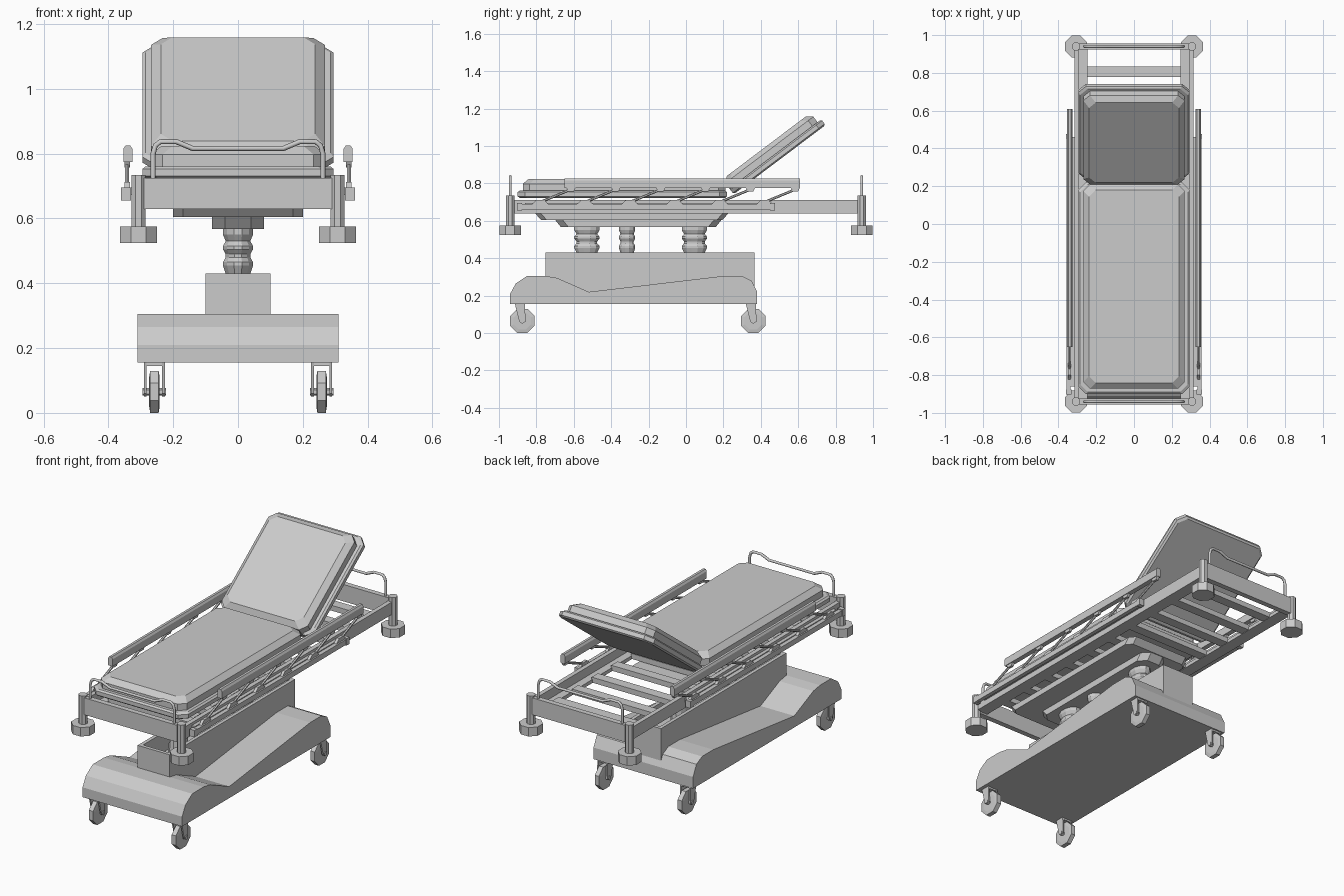
import bpy, bmesh, math
from mathutils import Vector, Matrix

cube = bpy.data.objects.get("Cube")
if cube:
    bpy.data.objects.remove(cube)

grey = bpy.data.materials.new("plain grey")
grey.use_nodes = True
grey.diffuse_color = (0.6, 0.6, 0.6, 1)
grey.node_tree.nodes["Principled BSDF"].inputs["Base Color"].default_value = (0.6, 0.6, 0.6, 1)


def finish(name, bm):
    bmesh.ops.recalc_face_normals(bm, faces=bm.faces)
    mesh = bpy.data.meshes.new(name)
    bm.to_mesh(mesh)
    bm.free()
    mesh.materials.append(grey)
    ob = bpy.data.objects.new(name, mesh)
    bpy.context.scene.collection.objects.link(ob)
    return ob


def loft(name, rings):
    """Skin a stack of matching rings and cap both ends."""
    bm = bmesh.new()
    rows = [[bm.verts.new(p) for p in ring] for ring in rings]
    n = len(rows[0])
    for a, b in zip(rows, rows[1:]):
        for i in range(n):
            j = (i + 1) % n
            bm.faces.new((a[i], a[j], b[j], b[i]))
    bm.faces.new(rows[0])
    bm.faces.new(rows[-1])
    return finish(name, bm)


def box(name, x0, x1, y0, y1, z0, z1):
    return loft(name, [[(x0, y0, z), (x1, y0, z), (x1, y1, z), (x0, y1, z)] for z in (z0, z1)])


def extrude_x(name, outline, x0, x1):
    return loft(name, [[(x, y, z) for y, z in outline] for x in (x0, x1)])


def slab(name, w, y0, y1, cut, layers, taper_x=1):
    """Chamfered-corner slab; each layer is (inset, height)."""
    rings = []
    for d, z in layers:
        x, a, b = w - d * taper_x, y0 + d, y1 - d
        rings.append([(-x + cut, a, z), (x - cut, a, z), (x, a + cut, z), (x, b - cut, z),
                      (x - cut, b, z), (-x + cut, b, z), (-x, b - cut, z), (-x, a + cut, z)])
    return loft(name, rings)


def turned(name, centre, rings, sides=8, stretch=1, axis="Z"):
    """Lathe-like solid; each ring is (radius, offset along axis)."""
    pts = []
    for r, h in rings:
        ring = []
        for i in range(sides):
            t = math.tau * (i + 0.5) / sides
            u, v = r * math.cos(t), r * stretch * math.sin(t)
            p = (u, v, h) if axis == "Z" else (h, u, v)
            ring.append(Vector(centre) + Vector(p))
        pts.append(ring)
    return loft(name, pts)


def rod(name, a, b, r, sides=6):
    a, b = Vector(a), Vector(b)
    ob = turned(name, (0, 0, 0), [(r, 0), (r, (b - a).length)], sides)
    ob.data.transform(Matrix.Translation(a) @ (b - a).to_track_quat("Z", "Y").to_matrix().to_4x4())
    return ob


# Wheeled base cover with sloping top
extrude_x("base_cover", [(-.94, .155), (.38, .155), (.38, .22), (.35, .28), (.30, .305), (.20, .305),
                         (-.52, .22), (-.69, .295), (-.75, .305), (-.85, .305), (-.91, .265), (-.94, .21)],
          -.31, .31)

# Hollow column housing
for s in (-1, 1):
    box("housing_side", s * .08, s * .1, -.75, .365, .2, .43)
box("housing_front", -.08, .08, -.75, -.73, .2, .43)
box("housing_back", -.08, .08, .345, .365, .2, .43)
box("housing_floor", -.08, .08, -.73, .345, .2, .32)

# Bellows lift columns
for y, r in ((-.53, .07), (-.315, .045), (.045, .07)):
    k = .048
    turned("lift_column", (0, y, 0),
           [(k, .32), (k * .82, .43), (k, .455), (k, .465), (k * .82, .48), (k * .82, .49), (k, .505),
            (k, .515), (k * .82, .53), (k, .55), (k, .57)], 12, r / k)

# Tapered lift plates beneath the bed
slab("lower_lift_plate", .08, -.70, .19, .04, [(.03, .568), (0, .605)], 0)
slab("upper_lift_plate", .20, -.805, .225, .03, [(.03, .605), (0, .638)], 0)

# Bed frame
for s in (-1, 1):
    box("side_rail", s * .29, s * .315, -.94, .94, .64, .71)
    box("rail_ledge", s * .245, s * .29, -.93, .93, .64, .66)
    box("end_rail", -.29, .29, s * .925, s * .955, .63, .725)
for i in range(10):
    y = .805 - i * .175
    box("cross_slat", -.25, .25, y - .028, y + .028, .642, .672)

# Corner posts, bumpers and end hoops
for e in (-1, 1):
    y = e * .94
    for s in (-1, 1):
        turned("corner_post", (s * .307, y, 0), [(.024, .57), (.024, .735)])
        turned("bumper", (s * .307, y, 0), [(.062, .525), (.062, .575)])
    half = [(.262, .72), (.262, .80), (.255, .825), (.24, .837), (.19, .837), (.14, .816)]
    path = [(-x, z) for x, z in half] + [(x, z) for x, z in reversed(half)]
    curve = bpy.data.curves.new("end_hoop", "CURVE")
    curve.dimensions = "3D"
    curve.bevel_depth = .008
    curve.bevel_resolution = 1
    line = curve.splines.new("POLY")
    line.points.add(len(path) - 1)
    for p, (x, z) in zip(line.points, path):
        p.co = (x, y, z, 1)
    curve.materials.append(grey)
    bpy.context.scene.collection.objects.link(bpy.data.objects.new("end_hoop", curve))

# Mattress and tilting backrest, each a tray with a cushion
tray = [(.01, 0), (0, .008), (0, .03), (.01, .038)]
cushion = [(0, .03), (0, .075), (.03, .1)]
flat = [slab("seat_tray", .295, -.9, .22, .04, tray), slab("seat_cushion", .268, -.872, .21, .035, cushion)]
tilt = [slab("back_tray", .295, 0, .615, .04, tray), slab("back_cushion", .268, .0, .59, .035, cushion)]
for ob in flat:
    ob.data.transform(Matrix.Translation((0, 0, .723)))
for ob in tilt:
    ob.data.transform(Matrix.Translation((0, .255, .742)) @ Matrix.Rotation(math.radians(37), 4, "X"))

# Folding side guards
for s in (-1, 1):
    top = [(.326, .775), (.354, .775), (.354, .815), (.347, .826), (.333, .826), (.326, .815)]
    loft("guard_top_bar", [[(s * x, y, z) for x, z in top] for y in (-.65, .61)])
    box("guard_lower_bar", s * .335, s * .358, -.9, .475, .66, .69)
    box("guard_inner_bar", s * .315, s * .335, -.86, .46, .672, .695)
    for y in (-.89, .463):
        box("guard_end_cap", s * .33, s * .361, y - .013, y + .013, .656, .695)
    for i in range(6):
        y = -.78 + i * .24
        x = s * .342
        extrude_x("guard_foot", [(y - .045, .688), (y + .045, .688), (y + .02, .712), (y - .02, .712)],
                  x - .008, x + .008)
        rod("guard_strut", (x, y, .7), (x, y + .165, .768), .007)
        extrude_x("guard_hinge", [(y + .14, .778), (y + .15, .758), (y + .18, .758), (y + .19, .778)],
                  x - .008, x + .008)

# Casters
for s in (-1, 1):
    for y in (-.875, .36):
        x = s * .258
        turned("caster_wheel", (x, y, .065),
               [(.05, -.016), (.07, -.013), (.07, .013), (.05, .016)], 8, axis="X")
        rod("caster_axle", (x - .036, y, .065), (x + .036, y, .065), .012)
        for d in (-.028, .028):
            extrude_x("caster_fork", [(y - .04, .157), (y + .015, .157), (y + .016, .06),
                                      (y, .05), (y - .016, .06)], x + d - .004, x + d + .004)
        box("caster_bridge", x - .03, x + .03, y - .035, y + .012, .145, .157)
